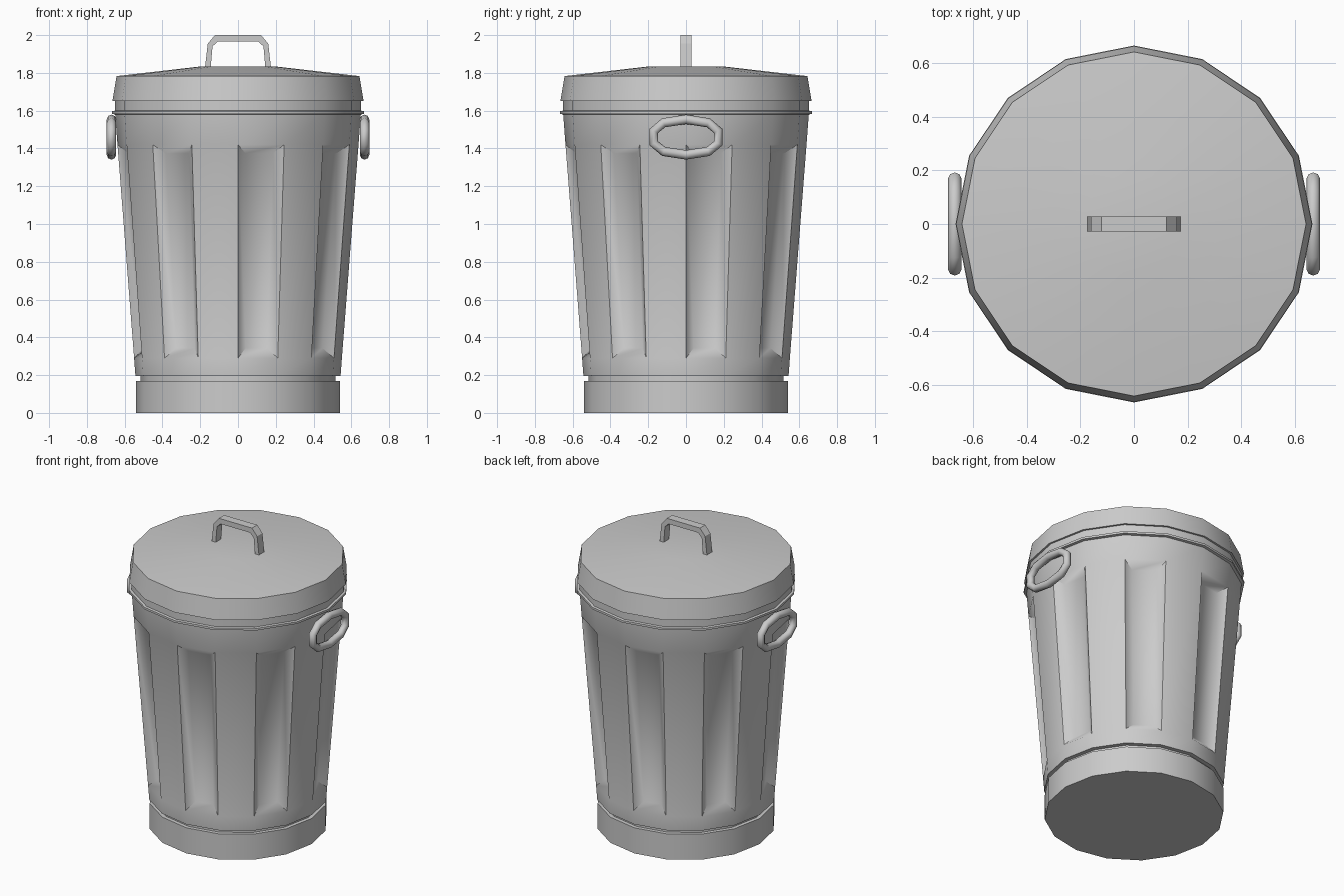
import bpy, bmesh, math
from mathutils import Vector

if "Cube" in bpy.data.objects:
    bpy.data.objects.remove(bpy.data.objects["Cube"])

SIDES = 16


def finish(name, bm, angle):
    bmesh.ops.recalc_face_normals(bm, faces=bm.faces)
    me = bpy.data.meshes.new(name)
    bm.to_mesh(me)
    bm.free()
    ob = bpy.data.objects.new(name, me)
    bpy.context.collection.objects.link(ob)
    bpy.ops.object.select_all(action='DESELECT')
    ob.select_set(True)
    bpy.context.view_layer.objects.active = ob
    bpy.ops.object.shade_smooth_by_angle(angle=math.radians(angle))
    return ob


def lathe(profile):
    """16-sided turned solid from (radius, z) points; returns bmesh and side faces per band."""
    bm = bmesh.new()
    rings = [[bm.verts.new((r * math.cos(2 * math.pi * k / SIDES),
                            r * math.sin(2 * math.pi * k / SIDES), z))
              for k in range(SIDES)] for r, z in profile]
    bands = []
    for a, b in zip(rings, rings[1:]):
        bands.append([bm.faces.new((a[k], a[(k + 1) % SIDES], b[(k + 1) % SIDES], b[k]))
                      for k in range(SIDES)])
    bm.faces.new(rings[0][::-1])
    bm.faces.new(rings[-1])
    bmesh.ops.recalc_face_normals(bm, faces=bm.faces)
    return bm, bands


# Can body: base, groove, tapered wall, rim bead and neck
bm, bands = lathe([(0.54, 0), (0.54, 0.17), (0.515, 0.17), (0.515, 0.195),
                   (0.543, 0.195), (0.55, 0.29), (0.638, 1.42), (0.65, 1.58),
                   (0.667, 1.583), (0.667, 1.597), (0.652, 1.60), (0.652, 1.66)])
# Flutes: every other wall panel dished inwards
bmesh.ops.inset_individual(bm, faces=bands[5][::2], thickness=0.05, depth=-0.045,
                           use_even_offset=True)
finish("can_body", bm, 50)

# Lid
bm, _ = lathe([(0.645, 1.65), (0.665, 1.65), (0.643, 1.783), (0.19, 1.835)])
finish("lid", bm, 35)

# Lid handle: bent flat strap
outer = [(0.175, 1.825), (0.16, 1.955), (0.122, 2.0)]
inner = [(0.145, 1.825), (0.135, 1.94), (0.108, 1.966)]
half = lambda pts: pts + [(-x, z) for x, z in reversed(pts)]
bm = bmesh.new()
secs = []
for (xo, zo), (xi, zi) in zip(half(outer), half(inner)):
    secs.append([bm.verts.new(p) for p in ((xo, -0.028, zo), (xo, 0.028, zo),
                                           (xi, 0.028, zi), (xi, -0.028, zi))])
for a, b in zip(secs, secs[1:]):
    for k in range(4):
        bm.faces.new((a[k], a[(k + 1) % 4], b[(k + 1) % 4], b[k]))
bm.faces.new(secs[0])
bm.faces.new(secs[-1])
finish("lid_handle", bm, 30)


# Side handles: oval ten-sided rings with a round tube
def ring_handle(name, x):
    quarter = [(0.0, 0.094), (0.118, 0.076), (0.17, 0.033)]
    right = quarter + [(y, -z) for y, z in reversed(quarter)]
    path = right + [(-y, z) for y, z in reversed(right[1:-1])]
    n, m, tube = len(path), 8, 0.025
    bm = bmesh.new()
    loops = []
    for i, (y, z) in enumerate(path):
        p, q = Vector(path[i - 1]), Vector(path[(i + 1) % n])
        t = (q - p).normalized()
        out = Vector((-t.y, t.x))
        loops.append([bm.verts.new((x + tube * math.sin(a),
                                    y + out.x * tube * math.cos(a),
                                    1.46 + z + out.y * tube * math.cos(a)))
                      for a in (2 * math.pi * j / m for j in range(m))])
    for i in range(n):
        a, b = loops[i], loops[(i + 1) % n]
        for j in range(m):
            bm.faces.new((a[j], a[(j + 1) % m], b[(j + 1) % m], b[j]))
    finish(name, bm, 60)


ring_handle("side_handle_right", 0.67)
ring_handle("side_handle_left", -0.67)
